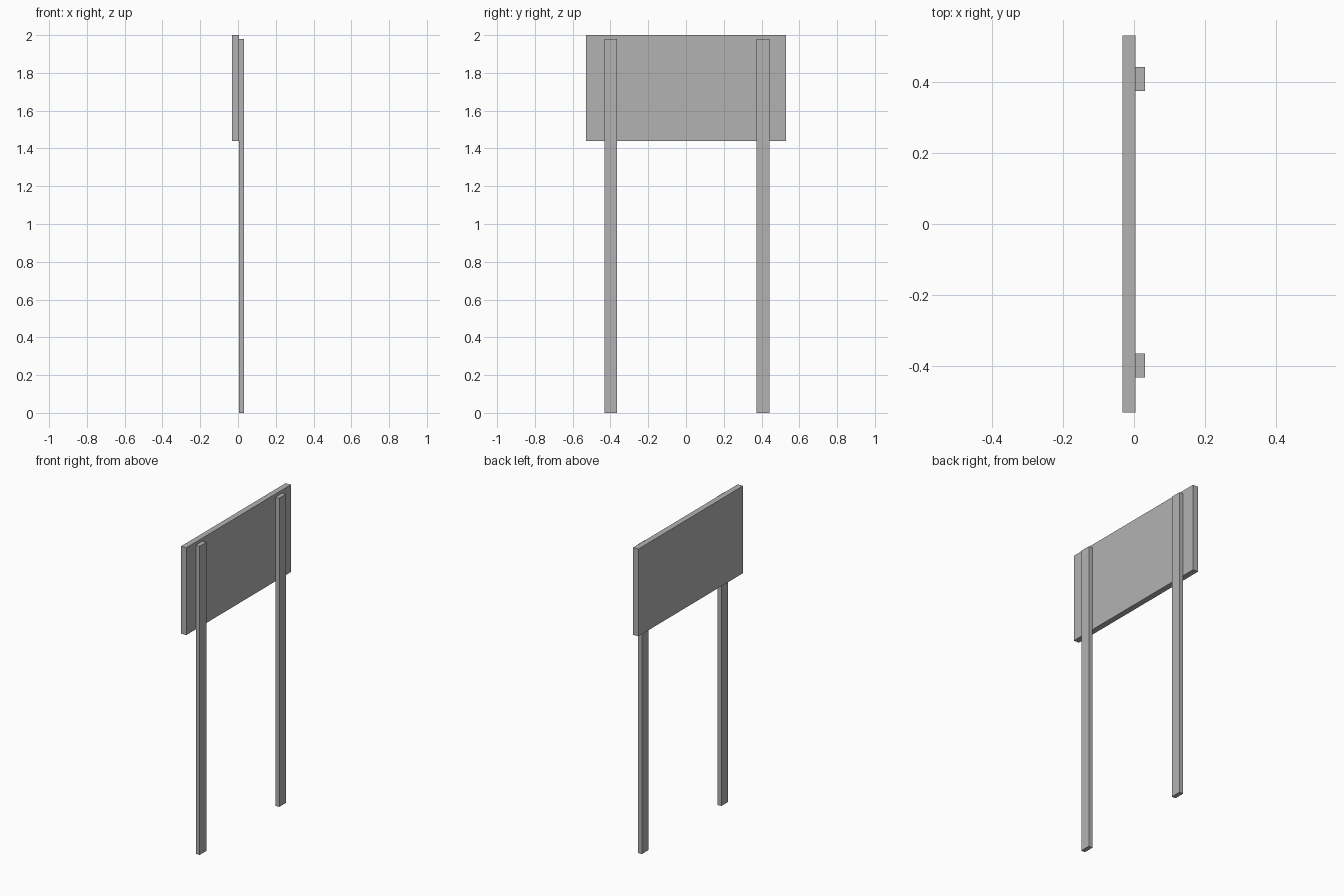
import bpy
import bmesh
from mathutils import Vector

cube = bpy.data.objects.get("Cube")
if cube:
    bpy.data.objects.remove(cube, do_unlink=True)

# Single plain grey
grey = bpy.data.materials.new("plain_grey")
grey.use_nodes = True
colour = (0.45, 0.45, 0.45, 1)
grey.diffuse_color = colour
grey.node_tree.nodes["Principled BSDF"].inputs["Base Color"].default_value = colour


def box(name, low, high):
    """Flat-faced box between two opposite corners."""
    low, high = Vector(low), Vector(high)
    bm = bmesh.new()
    bmesh.ops.create_cube(bm, size=1)
    bmesh.ops.scale(bm, vec=high - low, verts=bm.verts)
    bmesh.ops.translate(bm, vec=(low + high) / 2, verts=bm.verts)
    mesh = bpy.data.meshes.new(name)
    bm.to_mesh(mesh)
    bm.free()
    mesh.materials.append(grey)
    obj = bpy.data.objects.new(name, mesh)
    bpy.context.collection.objects.link(obj)
    return obj


# Sign board
joint_x = 0.004
box("sign_board", (-0.033, -0.53, 1.44), (joint_x, 0.53, 2))

# Two posts fixed to the left face of the board
post_width = 0.068
for name, y in (("front_post", -0.398), ("back_post", 0.408)):
    box(name, (joint_x, y - post_width / 2, 0), (0.031, y + post_width / 2, 1.98))
